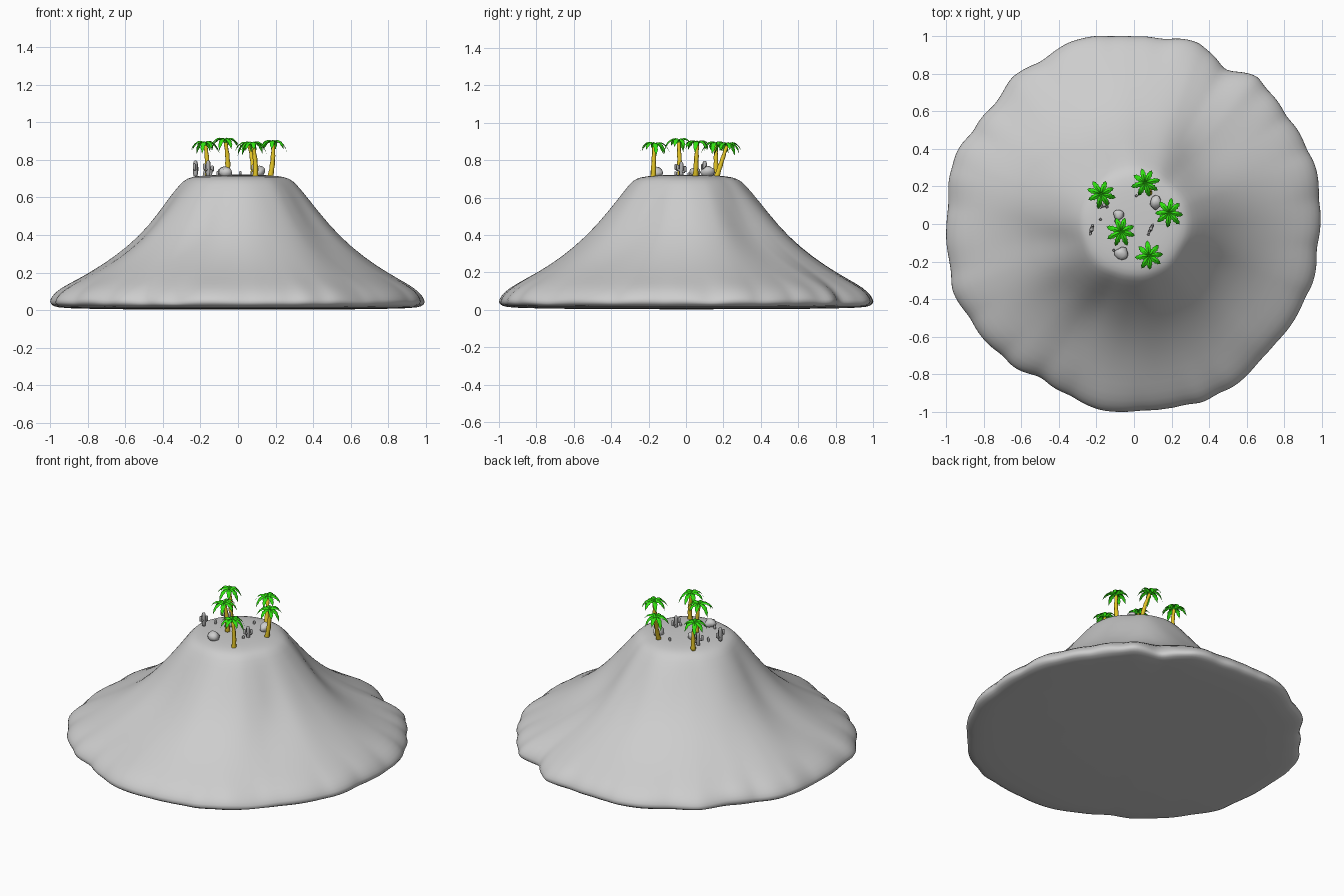
import bpy, bmesh, math, random
from mathutils import Vector, noise

random.seed(4)
cube = bpy.data.objects.get("Cube")
if cube:
    bpy.data.objects.remove(cube, do_unlink=True)


def material(name, rgb):
    m = bpy.data.materials.new(name)
    m.use_nodes = True
    m.diffuse_color = (*rgb, 1)
    m.node_tree.nodes["Principled BSDF"].inputs["Base Color"].default_value = (*rgb, 1)
    return m


STONE = material("stone grey", (0.61, 0.61, 0.61))
CACTUS = material("cactus grey", (0.44, 0.44, 0.44))
LEAF = material("leaf green", (0.03, 0.78, 0.005))
BARK = material("bark yellow", (0.78, 0.56, 0.02))


def finish(name, bm, mat, smooth=True):
    bmesh.ops.recalc_face_normals(bm, faces=bm.faces)
    me = bpy.data.meshes.new(name)
    bm.to_mesh(me)
    bm.free()
    me.materials.append(mat)
    if smooth:
        me.shade_smooth()
    ob = bpy.data.objects.new(name, me)
    bpy.context.collection.objects.link(ob)
    return ob


def loft(bm, rings):
    """Skin a list of point rings and cap both ends."""
    rings = [[bm.verts.new(p) for p in r] for r in rings]
    n = len(rings[0])
    for a, b in zip(rings, rings[1:]):
        for i in range(n):
            j = (i + 1) % n
            bm.faces.new((a[i], a[j], b[j], b[i]))
    bm.faces.new(rings[0])
    bm.faces.new(rings[-1])


# Mountain: lathe profile with gullies on the slopes and a scalloped rim
PROFILE = [(.03, .722), (.13, .72), (.215, .715), (.27, .702), (.303, .675), (.365, .595), (.475, .45),
           (.59, .335), (.73, .235), (.86, .165), (.95, .115), (.99, .075),
           (1.008, .04), (.985, .02), (.94, .01), (.6, .004), (.03, .003)]
# rim radius every ten degrees, in hundredths
RIM = [98.5, 100, 101, 100, 100, 102, 95, 102.5, 100, 99, 102, 102, 100, 101, 97.5, 99, 102, 100,
       99.5, 100, 102.5, 101, 100, 99, 95.5, 98, 100, 100, 99, 101, 101, 100, 98.5, 99, 100, 98.5]
# gully direction in degrees, depth, width in degrees
GULLIES = [(43, .11, 17), (128, .04, 18), (192, .06, 17), (250, .04, 16), (328, .08, 16)]
SEGS = 144


def rim_radius(a):
    t = (a / math.tau * len(RIM)) % len(RIM)
    i = int(t)
    return (RIM[i] + (RIM[(i + 1) % len(RIM)] - RIM[i]) * (t - i)) / 100


def gully_depth(a):
    total = 0
    for centre, depth, width in GULLIES:
        off = (math.degrees(a) - centre + 180) % 360 - 180
        total += depth * math.exp(-(off / width) ** 2)
    return total


rings = []
for r, z in PROFILE:
    slope = math.exp(-((r - .52) / .25) ** 2)
    ring = []
    for k in range(SEGS):
        a = math.tau * k / SEGS
        swirl = a + .3 * (r - .5)
        around = Vector((math.cos(a), math.sin(a), 0))
        f = 1 + slope * (.025 + .02 * math.sin(a) - gully_depth(swirl))
        f += (rim_radius(a) - 1) * min(1, r ** 4)
        f += .03 * slope * noise.noise(around * 3 + Vector((0, 0, 4 * z)))
        # rounded lobes meeting in shallow notches along the rim
        lobe = abs(math.sin(12 * a + 3 * noise.noise(around * 1.5)))
        f += .014 * (lobe - .6) * min(1, r ** 14)
        lift = .012 * noise.noise(around * 4) + .006 * (lobe - .6) if r > .9 and z > .03 else 0
        ring.append((r * f * math.cos(a), r * f * math.sin(a), z + lift))
    rings.append(ring)
bm = bmesh.new()
loft(bm, rings)
mountain = finish("mountain", bm, STONE)
soften = mountain.modifiers.new("soften", "SUBSURF")
soften.levels = soften.render_levels = 1


# Palm trees: curved tapered trunk and drooping serrated fronds
def trunk(name, base, top):
    base, top = Vector(base), Vector(top)
    rings = []
    for i in range(9):
        t = i / 8
        c = base.lerp(top, t)
        c.x += .006 * math.sin(math.pi * t)
        rad = (.015 - .006 * t) * (1.1 if i % 2 else .92)
        rings.append([c + Vector((rad * math.cos(math.tau * k / 8), rad * math.sin(math.tau * k / 8), 0))
                      for k in range(8)])
    bm = bmesh.new()
    loft(bm, rings)
    finish(name, bm, BARK)


def crown(name, centre, turn):
    bm = bmesh.new()
    centre, steps = Vector(centre), 9
    for f in range(8):
        a = turn + math.tau * f / 8 + random.uniform(-.1, .1)
        out, side = Vector((math.cos(a), math.sin(a), 0)), Vector((-math.sin(a), math.cos(a), 0))
        length = random.uniform(.08, .092)
        droop = random.uniform(.105, .14)
        rows = []
        for i in range(steps + 1):
            t = i / steps
            p = centre + out * length * (t - .1 * t ** 3) + Vector((0, 0, .08 * t - droop * t * t))
            w = .016 * math.sin(math.pi * (.12 + .88 * t)) ** .7 * (1 if i % 2 else .75) if i < steps else .0005
            edge = Vector((0, 0, -.55 * w)) + out * .25 * w
            rows.append([bm.verts.new(q) for q in (p - side * w + edge, p, p + side * w + edge)])
        for r0, r1 in zip(rows, rows[1:]):
            for k in (0, 1):
                bm.faces.new((r0[k], r0[k + 1], r1[k + 1], r1[k]))
    # small heart where the fronds meet
    heart = bmesh.ops.create_icosphere(bm, subdivisions=1, radius=.012)["verts"]
    bmesh.ops.translate(bm, verts=heart, vec=centre - Vector((0, 0, .006)))
    finish(name, bm, LEAF, False)


PALMS = [((-.165, .16, .70), (-.175, .16, .887)),
         ((.082, .16, .70), (.06, .22, .882)),
         ((.17, .05, .70), (.187, .06, .892)),
         ((-.055, -.03, .71), (-.068, -.04, .903)),
         ((.092, -.175, .69), (.08, -.17, .883))]
for n, (base, top) in enumerate(PALMS, 1):
    trunk(f"palm_trunk_{n}", base, top)
    crown(f"palm_crown_{n}", top, n * .5)


# Boulders
def boulder(name, pos, size):
    bm = bmesh.new()
    bmesh.ops.create_icosphere(bm, subdivisions=2, radius=1)
    for v in bm.verts:
        v.co *= 1 + .35 * noise.noise(v.co * 1.3 + Vector(pos) * 30)
        v.co = Vector(pos) + Vector([c * s for c, s in zip(v.co, size)])
    finish(name, bm, STONE)


for n, (pos, size) in enumerate([((-.065, -.157, .735), (.036, .034, .027)),
                                 ((.115, .115, .738), (.029, .038, .03)),
                                 ((-.08, .05, .737), (.028, .029, .026))], 1):
    boulder(f"boulder_{n}", pos, size)


# Cacti: a ribbed column with two upturned arms
def limb(bm, path, rad):
    for p, q in zip(path, path[1:]):
        d = (q - p).normalized()
        u = d.orthogonal().normalized()
        v = d.cross(u)
        rings = []
        for t, s in ((0, .8), (.15, 1), (.8, 1), (.95, .75), (1, .35)):
            rings.append([p.lerp(q, t) + (u * math.cos(math.tau * k / 12) + v * math.sin(math.tau * k / 12))
                          * rad * s * (1 if k % 2 else .82) for k in range(12)])
        loft(bm, rings)


def cactus(name, x, y, h, turn):
    bm = bmesh.new()
    root, up = Vector((x, y, .712)), Vector((0, 0, 1))
    side = Vector((math.cos(turn), math.sin(turn), 0))
    limb(bm, [root, root + up * h], h * .15)
    for s, low in ((1, .3), (-1, .42)):
        start = root + up * h * low
        elbow = start + side * s * h * .28
        limb(bm, [start, elbow + up * h * .04], h * .09)
        limb(bm, [elbow, elbow + up * h * .38], h * .1)
    finish(name, bm, CACTUS)


for n, spec in enumerate([(-.226, -.03, .085, 1.3), (-.158, .10, .085, .5), (.09, -.025, .08, 1.1)], 1):
    cactus(f"cactus_{n}", *spec)

# Small stumps
for n, (x, y, h) in enumerate([(-.18, .025, .035), (-.11, -.14, .03), (.01, .15, .03),
                               (.075, -.055, .03), (-.145, .09, .04), (-.1, .015, .025)], 1):
    bm = bmesh.new()
    limb(bm, [Vector((x, y, .71)), Vector((x + .003, y, .71 + h))], .007)
    finish(f"stump_{n}", bm, CACTUS)
